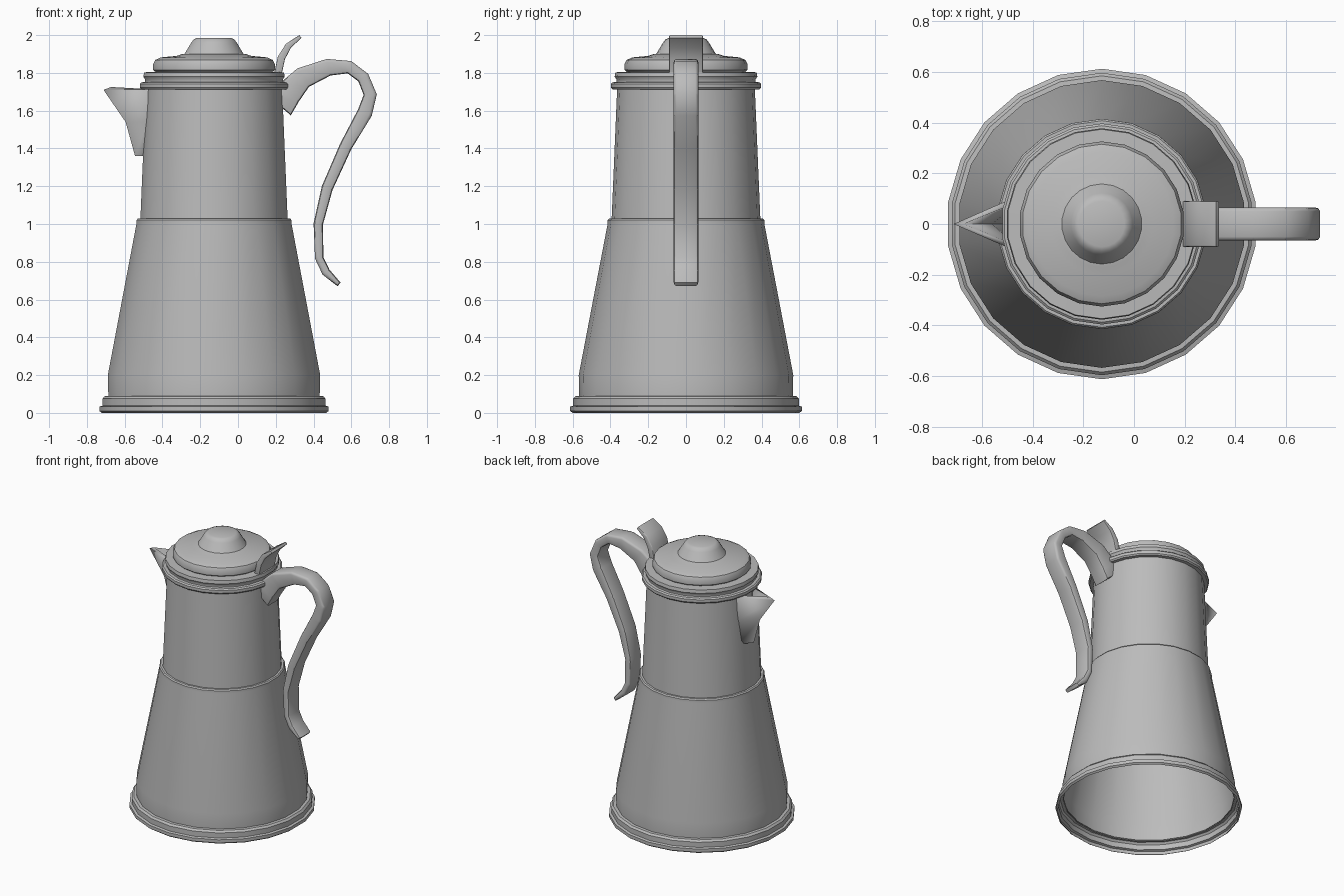
import bpy
import bmesh
import math
from mathutils import Vector

AXIS_X = -0.127
SIDES = 22

default_cube = bpy.data.objects.get("Cube")
if default_cube:
    bpy.data.objects.remove(default_cube, do_unlink=True)

pewter = bpy.data.materials.new("pewter grey")
pewter.use_nodes = True
colour = (0.5, 0.5, 0.5, 1)
pewter.diffuse_color = colour
pewter.node_tree.nodes["Principled BSDF"].inputs["Base Color"].default_value = colour


def finish(name, mesh_builder, smooth_angle=35):
    """Turn a bmesh into a named, smooth shaded object."""
    mesh = bpy.data.meshes.new(name)
    mesh_builder.to_mesh(mesh)
    mesh_builder.free()
    mesh.materials.append(pewter)
    part = bpy.data.objects.new(name, mesh)
    bpy.context.scene.collection.objects.link(part)
    bpy.ops.object.select_all(action="DESELECT")
    part.select_set(True)
    bpy.context.view_layer.objects.active = part
    bpy.ops.object.shade_smooth_by_angle(angle=math.radians(smooth_angle))
    return part


def lathe(name, profile, cap_top=False):
    """Revolve (radius, height) pairs, listed bottom to top, about the axis."""
    bm = bmesh.new()
    rings = []
    for radius, height in profile:
        ring = []
        for i in range(SIDES):
            angle = math.tau * i / SIDES + math.pi / SIDES
            ring.append(bm.verts.new((AXIS_X + radius * math.cos(angle),
                                      radius * math.sin(angle), height)))
        rings.append(ring)
    for low, high in zip(rings, rings[1:]):
        for i in range(SIDES):
            j = (i + 1) % SIDES
            bm.faces.new((low[i], low[j], high[j], high[i]))
    if cap_top:
        bm.faces.new(rings[-1])
    return finish(name, bm)


def strap(name, path, half_width, bevel_width):
    """Sweep a flat strap along (x, z, thickness) points."""
    bm = bmesh.new()
    points = [Vector((x, 0, z)) for x, z, _ in path]
    sections = []
    for i, point in enumerate(points):
        ahead = points[min(i + 1, len(points) - 1)]
        behind = points[max(i - 1, 0)]
        along = (ahead - behind).normalized()
        offset = Vector((-along.z, 0, along.x)) * path[i][2] / 2
        side = Vector((0, half_width, 0))
        corners = (offset + side, offset - side, -offset - side, -offset + side)
        sections.append([bm.verts.new(point + corner) for corner in corners])
    for a, b in zip(sections, sections[1:]):
        for i in range(4):
            j = (i + 1) % 4
            bm.faces.new((a[i], a[j], b[j], b[i]))
    bm.faces.new(sections[0])
    bm.faces.new(sections[-1])
    bmesh.ops.recalc_face_normals(bm, faces=bm.faces)
    # Round the long edges of the strap
    long_edges = [e for e in bm.edges
                  if len(e.link_faces) == 2
                  and abs(e.verts[0].co.y - e.verts[1].co.y) < half_width
                  and any(abs(f.normal.y) > 0.9 for f in e.link_faces)]
    bmesh.ops.bevel(bm, geom=long_edges, offset=bevel_width, segments=2,
                    profile=0.5, affect="EDGES")
    return finish(name, bm, 40)


# Stepped foot, open underneath
lathe("foot", [(0.6, 0), (0.613, 0.01), (0.613, 0.033), (0.597, 0.038),
               (0.597, 0.075), (0.585, 0.088), (0.56, 0.09)])

# Flared lower body with the ledge at the waist
lathe("lower_body", [(0.565, 0.085), (0.568, 0.2), (0.415, 1.0),
                     (0.415, 1.02), (0.408, 1.028), (0.39, 1.028)])

lathe("neck", [(0.394, 1.02), (0.364, 1.73)])

# Rolled collar and the flange under the lid
lathe("collar", [(0.36, 1.713), (0.39, 1.713), (0.397, 1.722), (0.397, 1.742),
                 (0.388, 1.75), (0.368, 1.752), (0.368, 1.765),
                 (0.378, 1.78), (0.374, 1.803), (0.3, 1.806)])

lathe("lid", [(0.31, 1.803), (0.325, 1.815), (0.326, 1.845), (0.315, 1.868),
              (0.285, 1.882), (0.2, 1.89), (0.172, 1.9), (0.14, 1.903)])

lathe("lid_knob", [(0.163, 1.895), (0.153, 1.908), (0.122, 1.96),
                   (0.108, 1.978), (0.09, 1.985)], cap_top=True)

# Curved handle
strap("handle", [(0.215, 1.63, 0.17), (0.27, 1.695, 0.14), (0.345, 1.775, 0.115),
                 (0.48, 1.83, 0.09), (0.59, 1.83, 0.068), (0.663, 1.775, 0.065),
                 (0.7, 1.685, 0.07), (0.672, 1.59, 0.08), (0.57, 1.41, 0.066),
                 (0.472, 1.19, 0.06), (0.425, 1, 0.05), (0.43, 0.82, 0.045),
                 (0.466, 0.745, 0.045), (0.535, 0.68, 0.025)], 0.065, 0.015)

# Curled thumb lever on the lid
strap("thumb_lever", [(0.21, 1.79, 0.04), (0.23, 1.88, 0.04),
                      (0.267, 1.943, 0.034), (0.33, 1.993, 0.018)], 0.09, 0.006)

# Pointed pouring spout: an open V-shaped shell
bm = bmesh.new()
rows = []
for ridge_x, half_width, height in ((-0.545, 0.085, 1.36), (-0.595, 0.095, 1.54),
                                    (-0.712, 0.102, 1.71)):
    rows.append([bm.verts.new(co) for co in ((-0.478, half_width, height),
                                             (ridge_x, 0, height),
                                             (-0.478, -half_width, height))])
for low, high in zip(rows, rows[1:]):
    for i in range(2):
        bm.faces.new((low[i], low[i + 1], high[i + 1], high[i]))
bm.faces.new(reversed(rows[0]))
bmesh.ops.recalc_face_normals(bm, faces=bm.faces)
if sum(f.normal.x for f in bm.faces) > 0:
    bmesh.ops.reverse_faces(bm, faces=bm.faces)
spout = finish("spout", bm, 20)
shell = spout.modifiers.new("wall", "SOLIDIFY")
shell.thickness = 0.022
shell.offset = -1
shell.use_even_offset = True
